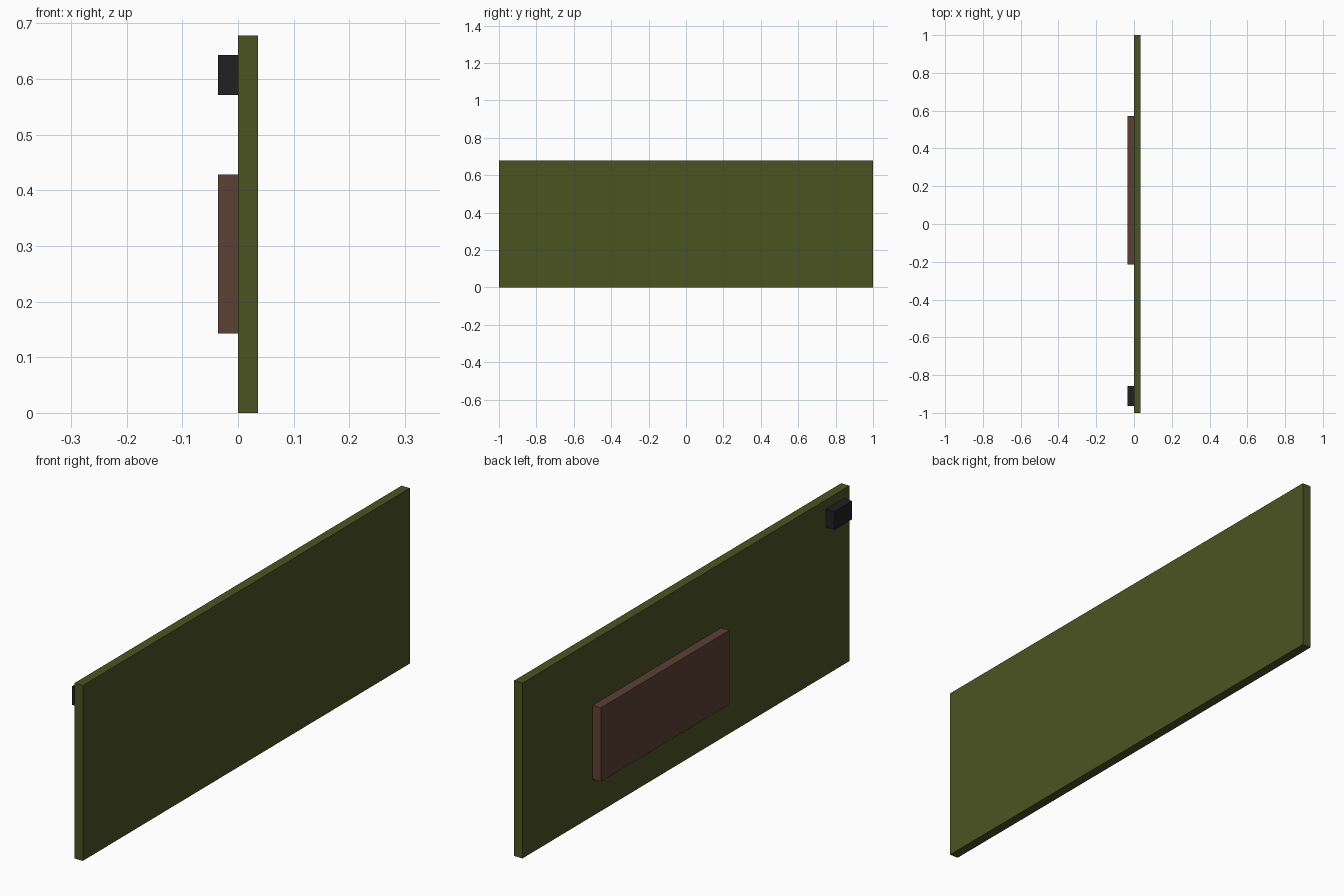
import bpy

if "Cube" in bpy.data.objects:
    bpy.data.objects.remove(bpy.data.objects["Cube"])

U = 2 / 56  # the model sits on a 56-unit-long grid


def material(name, rgb):
    lin = [(c / 255 / 12.92) if c <= 10 else ((c / 255 + 0.055) / 1.055) ** 2.4 for c in rgb]
    m = bpy.data.materials.new(name)
    m.diffuse_color = (*lin, 1)
    m.use_nodes = True
    m.node_tree.nodes["Principled BSDF"].inputs["Base Color"].default_value = m.diffuse_color
    return m


def box(name, lo, hi, mat):
    size = [(b - a) * U for a, b in zip(lo, hi)]
    centre = [(a + b) / 2 * U for a, b in zip(lo, hi)]
    bpy.ops.mesh.primitive_cube_add(size=1, location=centre)
    ob = bpy.context.object
    ob.name = name
    ob.scale = size
    bpy.ops.object.transform_apply(location=False, rotation=False, scale=True)
    ob.data.materials.append(mat)


# main upright board
box("board", (0, -28, 0), (1, 28, 19), material("olive green", (75, 83, 34)))
# raised plate on the left face
box("raised_plate", (-1, -6, 4), (0, 16, 12), material("dark brown", (92, 65, 53)))
# small block near the upper corner
box("corner_block", (-1, -27, 16), (0, -24, 18), material("near black", (33, 33, 33)))
